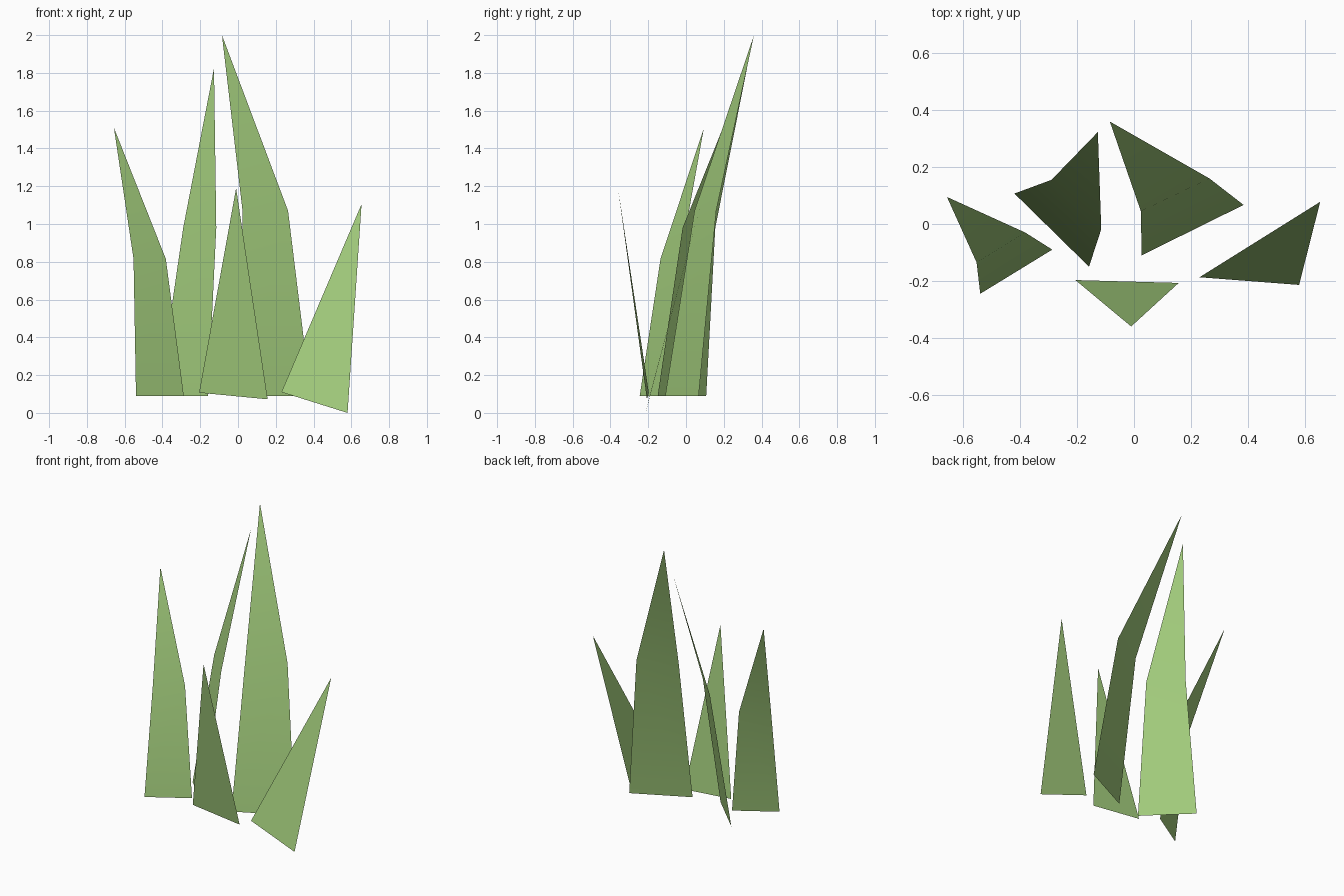
import bpy

if "Cube" in bpy.data.objects:
    bpy.data.objects.remove(bpy.data.objects["Cube"])

# One green for every blade
green = bpy.data.materials.new("grass green")
green.diffuse_color = (0.36, 0.60, 0.20, 1)
green.use_nodes = True
green.node_tree.nodes["Principled BSDF"].inputs["Base Color"].default_value = green.diffuse_color


def blade(name, *rows):
    """Flat leaf: pairs of edge points from the base up, then one tip point."""
    *pairs, tip = rows
    verts = [p for pair in pairs for p in pair] + [tip]
    faces = []
    for i in range(len(pairs) - 1):
        a = 2 * i
        faces.append((a, a + 1, a + 3, a + 2))
    n = len(verts)
    faces.append((n - 3, n - 2, n - 1))
    mesh = bpy.data.meshes.new(name)
    mesh.from_pydata(verts, [], faces)
    mesh.materials.append(green)
    for p in mesh.polygons:
        p.use_smooth = True
    ob = bpy.data.objects.new(name, mesh)
    bpy.context.collection.objects.link(ob)


# Tall folded blades, leaning back
blade("left_blade",
      ((-0.54, -0.245, 0.09), (-0.287, -0.09, 0.09)),
      ((-0.553, -0.135, 0.815), (-0.382, -0.03, 0.815)),
      (-0.657, 0.095, 1.51))
blade("middle_blade",
      ((-0.42, 0.107, 0.09), (-0.158, -0.15, 0.09)),
      ((-0.29, 0.155, 0.98), (-0.115, -0.018, 0.98)),
      (-0.127, 0.323, 1.825))
blade("tall_blade",
      ((0.027, -0.11, 0.09), (0.385, 0.067, 0.09)),
      ((0.024, 0.045, 1.07), (0.265, 0.16, 1.07)),
      (-0.085, 0.36, 2.0))

# Short triangular blades in front
blade("front_blade",
      ((-0.206, -0.197, 0.107), (0.157, -0.207, 0.072)),
      (-0.01, -0.36, 1.19))
blade("right_blade",
      ((0.23, -0.187, 0.11), (0.58, -0.214, 0.0)),
      (0.654, 0.078, 1.105))
